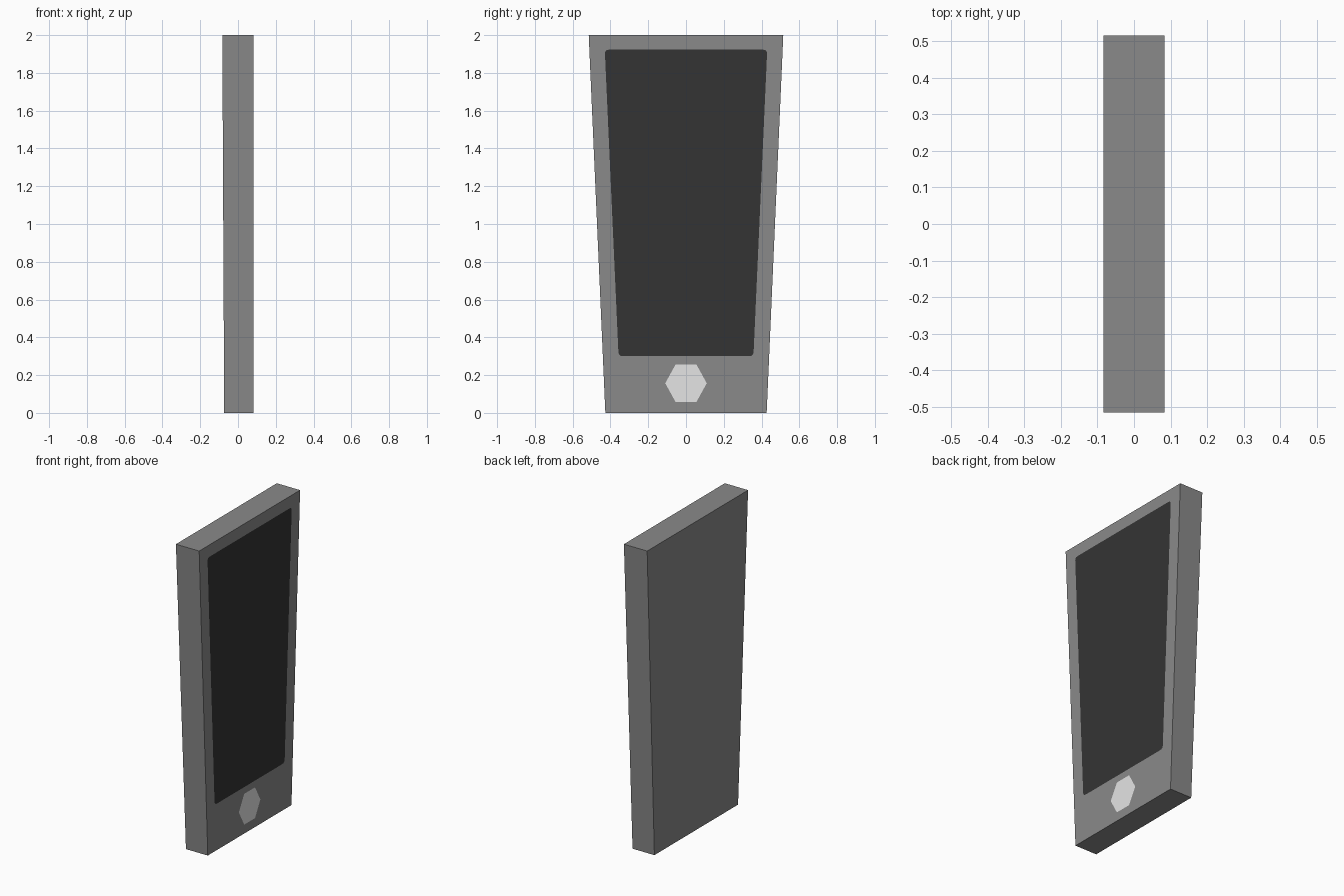
import bpy, bmesh, math
from mathutils import Vector

if "Cube" in bpy.data.objects:
    bpy.data.objects.remove(bpy.data.objects["Cube"])


def material(name, value):
    m = bpy.data.materials.new(name)
    m.diffuse_color = (value, value, value, 1)
    m.use_nodes = True
    m.node_tree.nodes["Principled BSDF"].inputs["Base Color"].default_value = m.diffuse_color
    return m


FRONT_X = 0.083


def taper(half_bottom, half_top, z0, z1):
    """Symmetric trapezoid outline as (y, z) points."""
    return [Vector(p) for p in ((-half_bottom, z0), (half_bottom, z0),
                                (half_top, z1), (-half_top, z1))]


def rounded(points, r, steps=3):
    """Round each corner with a short curve."""
    out = []
    for i, p in enumerate(points):
        a = p + (points[i - 1] - p).normalized() * r
        b = p + (points[(i + 1) % len(points)] - p).normalized() * r
        for s in range(steps + 1):
            t = s / steps
            out.append(a * (1 - t) ** 2 + p * 2 * t * (1 - t) + b * t * t)
    return out


bm = bmesh.new()


def ring(points, xs):
    return [bm.verts.new((x, p.x, p.y)) for p, x in zip(points, xs)]


def loop_edges(verts):
    return [bm.edges.new((v, verts[(i + 1) % len(verts)])) for i, v in enumerate(verts)]


# Tapered case: back panel leans slightly, front is vertical
outline = taper(0.427, 0.515, 0, 2)
front = ring(outline, [FRONT_X] * 4)
back = ring(outline, [-0.073, -0.073, -0.083, -0.083])
bm.faces.new(back[::-1])
for i in range(4):
    j = (i + 1) % 4
    bm.faces.new((front[i], back[i], back[j], front[j]))

# Screen and hexagonal button cut flush into the front face
screen_pts = rounded(taper(0.357, 0.43, 0.30, 1.923), 0.022)
button_pts = [Vector((0.11 * math.cos(a), 0.157 + 0.115 * math.sin(a)))
              for a in (k * math.pi / 3 for k in range(6))]
screen = ring(screen_pts, [FRONT_X] * len(screen_pts))
button = ring(button_pts, [FRONT_X] * len(button_pts))
edges = [bm.edges.get((front[i], front[(i + 1) % 4])) for i in range(4)]
edges += loop_edges(screen) + loop_edges(button)
bmesh.ops.triangle_fill(bm, edges=edges, use_beauty=True, normal=(1, 0, 0))
for verts, index in ((screen, 1), (button, 2)):
    bm.faces.new(verts).material_index = index
bmesh.ops.recalc_face_normals(bm, faces=bm.faces)

mesh = bpy.data.meshes.new("handset_case")
bm.to_mesh(mesh)
bm.free()
for m in (material("case grey", 0.255), material("screen black", 0.034),
          material("button light grey", 0.78)):
    mesh.materials.append(m)
bpy.context.collection.objects.link(bpy.data.objects.new("handset_case", mesh))
